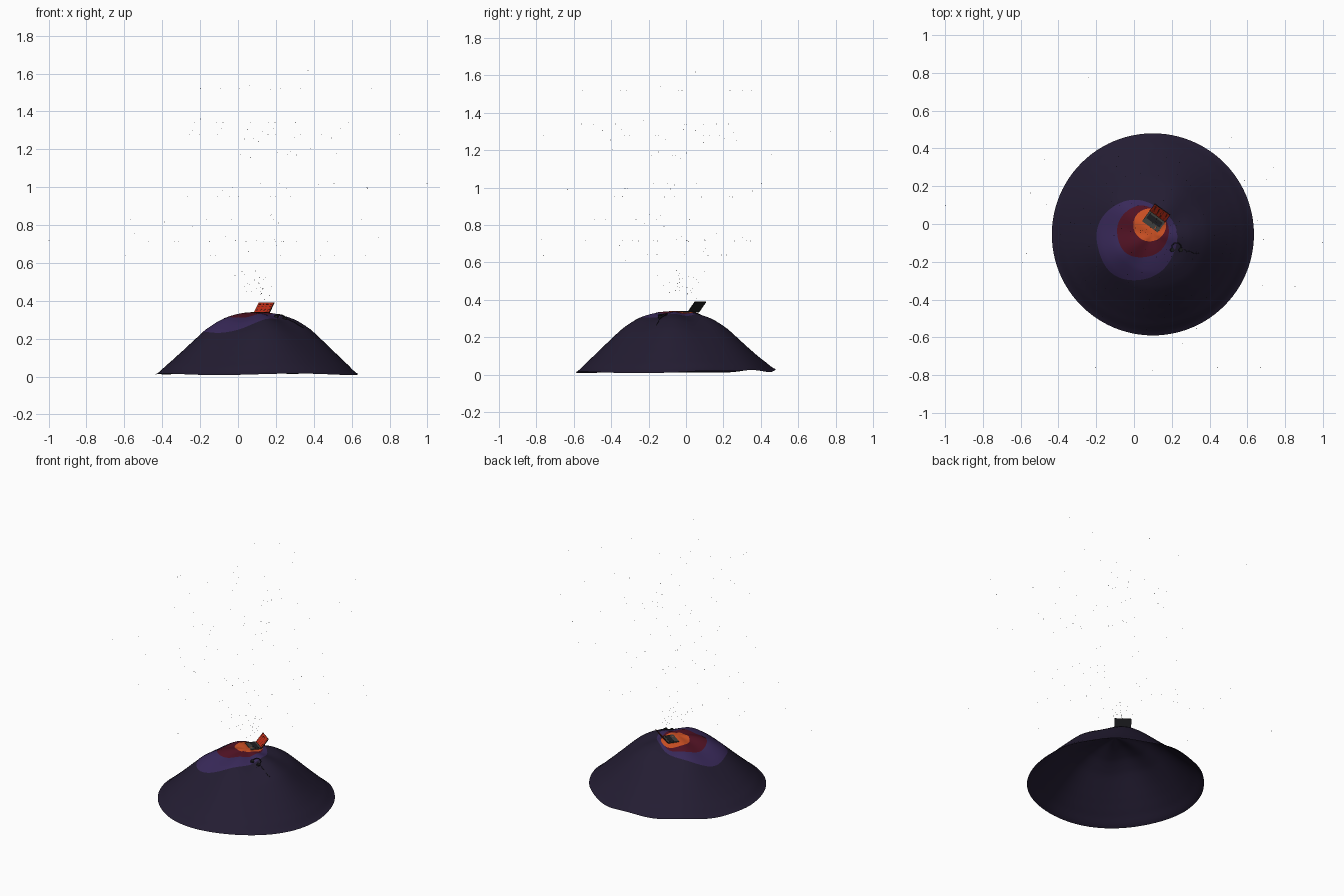
import bpy, bmesh, math, random
from mathutils import Vector, Matrix

if "Cube" in bpy.data.objects:
    bpy.data.objects.remove(bpy.data.objects["Cube"])

random.seed(7)
CX, CY, R = 0.1, -0.055, 0.535
PROFILE = [(0, .335), (.1, .325), (.2, .293), (.28, .243), (.35, .18), (.42, .115), (.48, .06), (.535, .012)]


def material(name, rgb):
    m = bpy.data.materials.new(name)
    m.diffuse_color = (*rgb, 1)
    m.use_nodes = True
    m.node_tree.nodes["Principled BSDF"].inputs["Base Color"].default_value = m.diffuse_color
    return m


ROCK = material("rock", (.017, .012, .032))
VIOLET = material("violet", (.04, .022, .10))
CRIMSON = material("crimson", (.08, .006, .017))
ORANGE = material("orange", (.6, .08, .017))
SCREEN = material("screen", (.5, .025, .008))
DARK = material("dark", (.012, .012, .014))
CASE = material("case", (.05, .05, .045))


def finish(bm, name, mat, smooth=False):
    me = bpy.data.meshes.new(name)
    bm.to_mesh(me)
    bm.free()
    me.materials.append(mat)
    for p in me.polygons:
        p.use_smooth = smooth
    ob = bpy.data.objects.new(name, me)
    bpy.context.collection.objects.link(ob)
    return ob


def height(x, y):
    """Mound height: smooth radial profile plus soft ridges and a wavy rim."""
    dx, dy = x - CX, y - CY
    r, a = min(math.hypot(dx, dy), R), math.atan2(dy, dx)
    i = max(k for k in range(len(PROFILE) - 1) if PROFILE[k][0] <= r)
    p = [PROFILE[min(max(k, 0), len(PROFILE) - 1)][1] for k in range(i - 1, i + 3)]
    t = (r - PROFILE[i][0]) / (PROFILE[i + 1][0] - PROFILE[i][0])
    z = .5 * (2 * p[1] + (p[2] - p[0]) * t + (2 * p[0] - 5 * p[1] + 4 * p[2] - p[3]) * t * t
              + (3 * p[1] - p[0] - 3 * p[2] + p[3]) * t ** 3)
    ridge = .009 * math.sin(math.pi * min(r / R, 1)) * math.cos(5 * a + .6)
    back = max(0, math.sin(a)) * (r / R) ** 6
    return z + ridge + back * (.012 + .006 * math.sin(9 * a)) + (r / R) ** 4 * .004 * math.sin(4 * a)


def drape(name, mat, cx, cy, radius, rings, lift=0, wob=0, phase=0, seg=96):
    """Disc sheet laid over the mound surface."""
    bm = bmesh.new()
    centre = bm.verts.new((cx, cy, height(cx, cy) + lift))
    prev = None
    for k in range(1, rings + 1):
        row = []
        for s in range(seg):
            a = math.tau * s / seg
            r = radius * k / rings * (1 + wob * (math.sin(3 * a + phase) + .6 * math.sin(5 * a)))
            x, y = cx + r * math.cos(a), cy + r * math.sin(a)
            row.append(bm.verts.new((x, y, height(x, y) + lift)))
        for s in range(seg):
            n = (s + 1) % seg
            bm.faces.new((centre, row[s], row[n]) if prev is None else (prev[s], row[s], row[n], prev[n]))
        prev = row
    return finish(bm, name, mat, True)


# Hollow mound and its coloured layers
drape("mound", ROCK, CX, CY, R, 40)
drape("violet_layer", VIOLET, .012, -.085, .213, 18, .0015, .02, 1)
drape("crimson_layer", CRIMSON, .045, -.042, .137, 12, .003, .02, 2)
drape("orange_pool", ORANGE, .083, -.005, .087, 8, .0045)


def box(name, mat, size, loc, frame):
    bm = bmesh.new()
    m = frame @ Matrix.Translation(loc) @ Matrix.Diagonal((*size, 1))
    bmesh.ops.create_cube(bm, size=1, matrix=m)
    return finish(bm, name, mat)


# Laptop: local x along the hinge, y towards the back
hinge = Matrix.Translation((.124, .04, .332)) @ Matrix.Rotation(math.radians(-36), 4, 'Z')
box("laptop_base", CASE, (.102, .068, .006), (0, -.034, .004), hinge)
box("laptop_keys", DARK, (.086, .03, .001), (0, -.026, .0075), hinge)
lid = hinge @ Matrix.Translation((0, 0, .006)) @ Matrix.Rotation(math.radians(-40), 4, 'X')
box("laptop_lid", DARK, (.102, .004, .07), (0, .002, .035), lid)
box("laptop_screen", SCREEN, (.098, .001, .066), (0, -.0005, .035), lid)
for row in range(6):
    for col in range(4):
        w = random.uniform(.006, .014)
        box("screen_mark", DARK, (w, .001, .002), (-.036 + col * .024, -.001, .012 + row * .009), lid)


def tube(name, pts, radius, mat):
    cu = bpy.data.curves.new(name, 'CURVE')
    cu.dimensions = '3D'
    cu.bevel_depth, cu.bevel_resolution, cu.resolution_u = radius, 1, 6
    sp = cu.splines.new('NURBS')
    sp.points.add(len(pts) - 1)
    for p, co in zip(sp.points, pts):
        p.co = (*co, 1)
    sp.use_endpoint_u = True
    cu.materials.append(mat)
    ob = bpy.data.objects.new(name, cu)
    bpy.context.collection.objects.link(ob)
    return ob


# Headphones lying on the slope: band, ear cups and trailing cable
hx, hy = .225, -.125
band = [(hx + .026 * math.cos(a), hy + .026 * math.sin(a)) for a in [math.radians(-30 + 24 * k) for k in range(11)]]
tube("headphone_band", [(x, y, height(x, y) + .006) for x, y in band], .003, DARK)
for x, y in (band[0], band[-1]):
    bm = bmesh.new()
    bmesh.ops.create_cone(bm, cap_ends=True, segments=16, radius1=.011, radius2=.011, depth=.01,
                          matrix=Matrix.Translation((x, y, height(x, y) + .006)) @ Matrix.Rotation(math.radians(20), 4, 'Y'))
    finish(bm, "ear_cup", DARK)
cable = [(.245, -.14), (.265, -.13), (.28, -.15), (.3, -.14), (.32, -.16), (.345, -.155)]
tube("headphone_cable", [(x, y, height(x, y) + .003) for x, y in cable], .0012, DARK)

# Floating embers: dense plume at the top, wide haze above, a few outliers
spots = [(random.gauss(.1, .06), random.gauss(0, .06), random.uniform(.4, .56)) for _ in range(28)]
for z, n in ((.64, 10), (.715, 18), (.83, 10), (.95, 7), (1.02, 9), (1.17, 8), (1.28, 18), (1.34, 10), (1.52, 9)):
    for _ in range(n):
        spots.append((min(.9, random.gauss(.12, .3)), max(-.76, min(.76, random.gauss(-.05, .28))),
                      z + random.choice((0, random.uniform(-.04, .04)))))
spots += [(-.998, .1, .72), (.998, -.1, 1.02), (-.24, .775, 1.3), (.1, -.775, .72), (.37, .05, 1.618)]
bm = bmesh.new()
for s in spots:
    bmesh.ops.create_icosphere(bm, subdivisions=1, radius=.002, matrix=Matrix.Translation(Vector(s)))
finish(bm, "embers", DARK)
